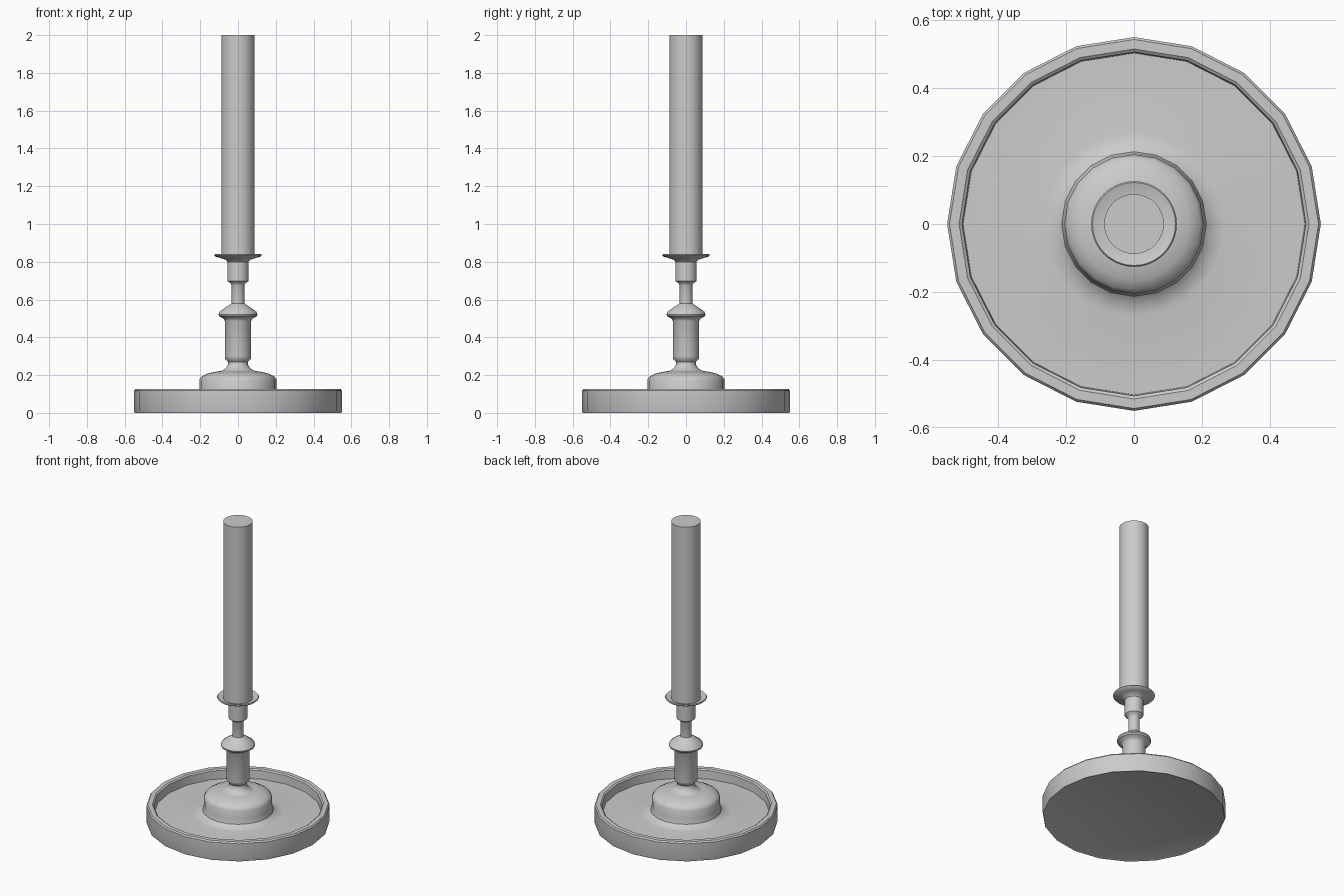
import bpy, bmesh, math


def lathe(name, profile, sides, angle=35):
    """Spin an (r, z) profile around z; points with r = 0 become poles."""
    bm = bmesh.new()
    rings = []
    for r, z in profile:
        if r == 0:
            rings.append([bm.verts.new((0, 0, z))] * sides)
        else:
            rings.append([bm.verts.new((r * math.cos(2 * math.pi * i / sides),
                                        r * math.sin(2 * math.pi * i / sides), z))
                          for i in range(sides)])
    for low, high in zip(rings, rings[1:]):
        for i in range(sides):
            j = (i + 1) % sides
            bm.faces.new(list(dict.fromkeys((low[i], low[j], high[j], high[i]))))
    bmesh.ops.recalc_face_normals(bm, faces=bm.faces)
    mesh = bpy.data.meshes.new(name)
    bm.to_mesh(mesh)
    bm.free()
    obj = bpy.data.objects.new(name, mesh)
    bpy.context.collection.objects.link(obj)
    bpy.ops.object.select_all(action='DESELECT')
    obj.select_set(True)
    bpy.context.view_layer.objects.active = obj
    bpy.ops.object.shade_smooth_by_angle(angle=math.radians(angle))
    return obj


# Drip tray with raised rim and domed foot, flowing into the neck
lathe("tray_base", [
    (0, 0.005), (0.535, 0.005), (0.547, 0.0), (0.55, 0.01),
    (0.55, 0.118), (0.543, 0.127), (0.515, 0.127), (0.506, 0.12),
    (0.503, 0.065), (0.27, 0.065), (0.235, 0.072), (0.213, 0.09),
    (0.205, 0.12), (0.205, 0.175), (0.195, 0.191), (0.165, 0.207),
    (0.125, 0.217), (0.09, 0.222), (0, 0.222)], 20)

# Turned stem with collar and candle cup
lathe("stem", [
    (0, 0.215), (0.10, 0.218), (0.083, 0.225), (0.065, 0.237), (0.053, 0.255),
    (0.053, 0.27), (0.068, 0.287), (0.07, 0.30),
    (0.07, 0.487), (0.077, 0.5), (0.10, 0.512), (0.103, 0.522),
    (0.098, 0.535), (0.06, 0.562), (0.034, 0.58),
    (0.034, 0.675), (0.04, 0.687), (0.056, 0.698), (0.056, 0.80),
    (0.065, 0.811), (0.095, 0.82), (0.12, 0.828),
    (0.126, 0.835), (0.122, 0.84), (0.088, 0.83), (0, 0.83)], 40)

# Candle
lathe("candle", [(0, 0.825), (0.088, 0.825), (0.088, 2.0), (0, 2.0)], 40)
